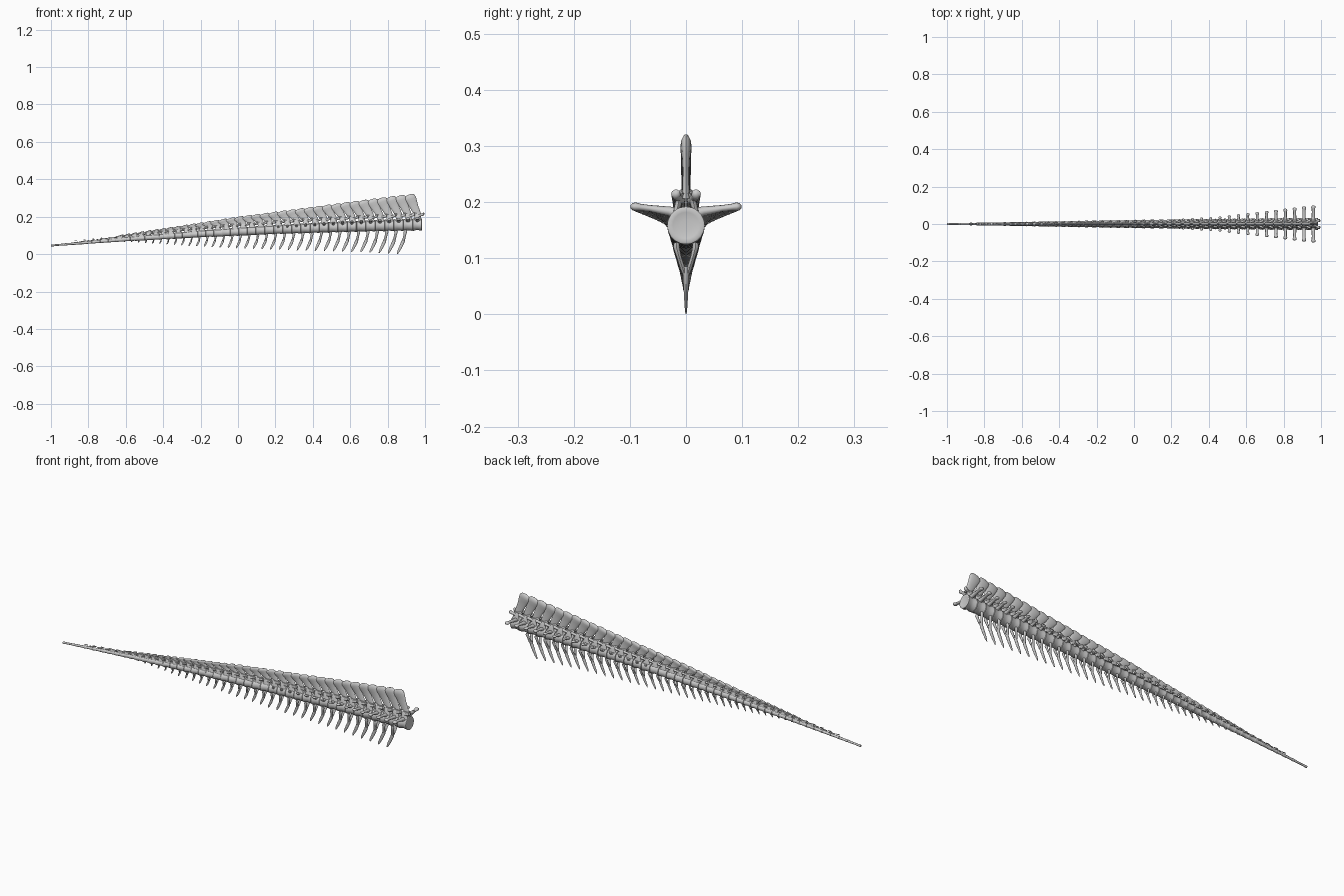
import bpy, bmesh, math
from mathutils import Vector as V

if "Cube" in bpy.data.objects:
    bpy.data.objects.remove(bpy.data.objects["Cube"])


def lerp(table, x):
    """Piecewise linear lookup in [(x, value), ...] sorted by x."""
    if x <= table[0][0]:
        return table[0][1]
    for (a, p), (b, q) in zip(table, table[1:]):
        if x <= b:
            return p + (q - p) * (x - a) / (b - a)
    return table[-1][1]


# How the tail changes along its length
AXIS = [(-1, .046), (-.6, .079), (-.2, .108), (.2, .131), (.6, .147), (1, .159)]
RADIUS = [(-1, .005), (-.8, .008), (-.6, .0115), (-.3, .0175), (0, .023), (.5, .029), (1, .034)]
SPINE_TOP = [(-.75, .087), (-.6, .110), (-.4, .140), (-.2, .170), (0, .201), (.2, .227),
             (.4, .253), (.6, .28), (.8, .306), (.92, .321)]
CHEVRON_TIP = [(-.7, .066), (-.6, .065), (-.4, .052), (-.2, .04), (0, .03), (.4, .018),
               (.6, .013), (.86, .001)]
WING = [(.2, .024), (.45, .037), (.7, .066), (.95, .096)]
SPACING = [(-1, .052), (-.75, .046), (-.6, .038), (-.2, .042), (.2, .048), (.6, .05)]


def loft(bm, rings, n=12):
    """Skin elliptical rings given as (centre, half axis u, half axis v), closed at both ends."""
    loops = []
    for c, u, v in rings:
        c, u, v = V(c), V(u), V(v)
        loops.append([bm.verts.new(c + u * math.cos(k * math.tau / n) + v * math.sin(k * math.tau / n))
                      for k in range(n)])
    for a, b in zip(loops, loops[1:]):
        for k in range(n):
            bm.faces.new((a[k], a[(k + 1) % n], b[(k + 1) % n], b[k]))
    bm.faces.new(loops[0][::-1])
    bm.faces.new(loops[-1])


def centrum(bm, x, z, r, half):
    # spool with flared rims and dished ends
    slope = (lerp(AXIS, x + .03) - lerp(AXIS, x - .03)) / .06
    prof = [(-.86, .3), (-.9, .7), (-1, .88), (-.96, 1), (-.7, .96), (-.3, .88), (.1, .87),
            (.6, .94), (.92, 1), (1, .9), (.92, .7), (.87, .3)]
    loft(bm, [((x + t * half, 0, z + slope * t * half), (0, r * s, 0), (0, 0, r * s))
              for t, s in prof], 20)


def spine(bm, x, z, r, half):
    # plate leaning back, thickened near its rounded top
    base = z + r * 1.45
    h = lerp(SPINE_TOP, x - half * 1.2) - base - half * .15
    lean = h * lerp([(-.5, 1.0), (0, .8), (.95, .46)], x)
    th = r / .034
    rings = [(0, .75, .008), (.15, .82, .0068), (.45, .92, .0065), (.66, 1.08, .008),
             (.8, 1.2, .010), (.9, 1.12, .0095), (.96, .85, .006), (.99, .5, .003), (1, .2, .001)]
    loft(bm, [((x + half * .15 - lean * t, 0, base + h * t),
               (a * half, 0, a * half * .4 * t), (0, b * th, 0)) for t, a, b in rings], 14)


def arch(bm, x, z, r, half):
    # pedicles at both sides of the canal, and the roof above it
    for s in (-1, 1):
        loft(bm, [((x + half * dx, s * r * y, z + r * dz), (half * a, 0, 0), (0, r * .19, 0))
                  for dx, y, dz, a in [(.1, .5, .75, .8), (.1, .42, 1.1, .66), (.05, .36, 1.4, .75),
                                       (0, .2, 1.75, .8)]])


def joints(bm, x, z, r, half):
    # forward and backward pairs of articular processes
    for s in (-1, 1):
        for path in ([(.1, .3, 1.35, .24), (.7, .42, 1.5, .2), (1.05, .52, 1.6, .24),
                      (1.35, .54, 1.68, .25), (1.5, .52, 1.7, .1)],
                     [(-.2, .15, 1.65, .2), (-.7, .22, 1.75, .18), (-.95, .25, 1.7, .15),
                      (-1.1, .25, 1.7, .06)]):
            loft(bm, [((x + a * half, s * r * y, z + r * b), (0, r * q, 0), (0, 0, r * q))
                      for a, y, b, q in path], 10)


def wings(bm, x, z, r, half):
    # transverse processes with knobbed ends
    length, k = lerp(WING, x), lerp([(.2, .5), (.95, 1)], x)
    for s in (-1, 1):
        path = [(r * .5, .022, .012, .011), (r * .95, .026, .0095, .0085),
                (r + (length - r) * .5, .031, .0085, .006), (length - .014 * k, .033, .009, .0065),
                (length - .006 * k, .034, .012, .008), (length, .034, .010, .006),
                (length + .003, .034, .003, .002)]
        loft(bm, [((x, s * y, z + dz * k), (a * k, 0, 0), (0, 0, c * k)) for y, dz, a, c in path])


def chevron(bm, x, z, r, half):
    # Y-shaped bone hanging below the joint between two vertebrae
    x0, top = x - half * .55, z - r * .85
    d = top - lerp(CHEVRON_TIP, x0 - .03)
    back = d * .34
    k = r / .034
    for s in (-1, 1):
        loft(bm, [((x0 - back * q, s * r * y, top - d * t), (.0085 * k * a, 0, 0), (0, .0055 * k * a, 0))
                  for t, q, y, a in [(0, 0, .5, .9), (.06, .0, .52, 1.1), (.2, .08, .38, .85),
                                     (.38, .2, .16, .9), (.48, .3, .02, .7)]], 10)
    loft(bm, [((x0 - back * q, 0, top - d * t), (.010 * k * a, 0, 0), (0, .006 * k * b, 0))
              for t, q, a, b in [(.34, .18, .7, 1), (.5, .32, 1, 1), (.7, .58, .95, .7),
                                 (.9, .87, .7, .45), (1, 1, .25, .2)]], 10)


# Vertebra positions from the hip end to the tip
stations, x = [], .984
while x > -.999:
    sp = lerp(SPACING, x)
    if x + 1 - sp < .03:
        sp = x + 1
    stations.append((x - sp / 2, sp / 2))
    x -= sp

# Which part occurs over which stretch of the tail
parts = [("vertebra_bodies", centrum, -2, 2), ("neural_spines", spine, -.67, 2),
         ("neural_arches", arch, -.72, 2), ("joint_processes", joints, -.88, 2),
         ("side_processes", wings, .2, 2), ("chevrons", chevron, -.66, .93)]
for name, build, lo, hi in parts:
    bm = bmesh.new()
    for x, half in stations:
        if lo < x < hi:
            build(bm, x, lerp(AXIS, x), lerp(RADIUS, x), half)
    bmesh.ops.recalc_face_normals(bm, faces=bm.faces)
    me = bpy.data.meshes.new(name)
    bm.to_mesh(me)
    bm.free()
    ob = bpy.data.objects.new(name, me)
    bpy.context.collection.objects.link(ob)
    bpy.ops.object.select_all(action='DESELECT')
    ob.select_set(True)
    bpy.context.view_layer.objects.active = ob
    bpy.ops.object.shade_smooth_by_angle(angle=math.radians(50))
